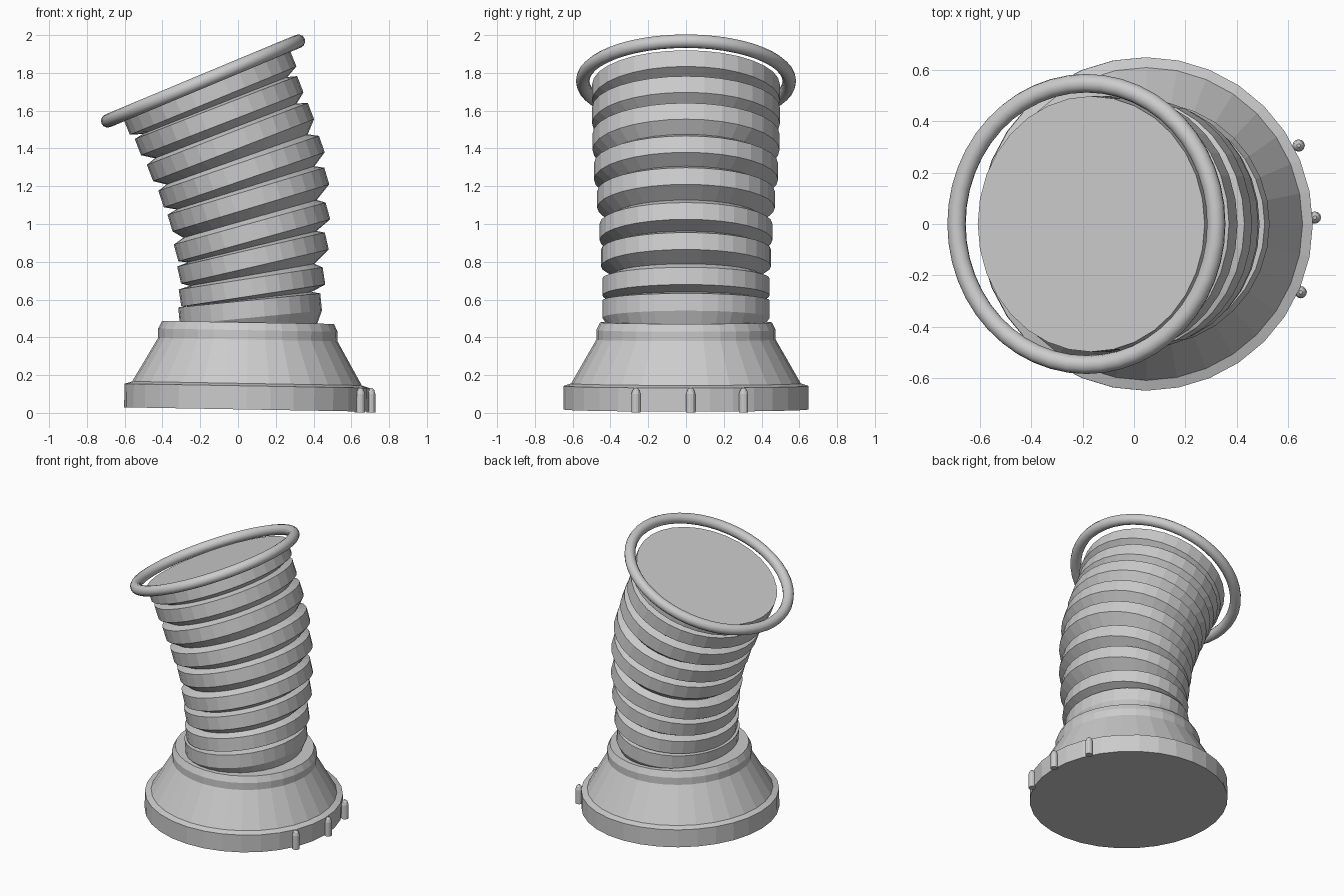
import bpy, bmesh
from math import sin, cos, pi, atan2, radians
from mathutils import Vector

if "Cube" in bpy.data.objects:
    bpy.data.objects.remove(bpy.data.objects["Cube"])

SIDES = 32


def loft(name, rings, sides=SIDES):
    """Skin a stack of elliptical rings: (centre, x-axis vector, y radius)."""
    bm = bmesh.new()
    loops = []
    for c, u, ry in rings:
        loops.append([bm.verts.new(c + u * cos(2 * pi * i / sides)
                                   + Vector((0, ry * sin(2 * pi * i / sides), 0)))
                      for i in range(sides)])
    for a, b in zip(loops, loops[1:]):
        for i in range(sides):
            j = (i + 1) % sides
            bm.faces.new((a[i], a[j], b[j], b[i]))
    bm.faces.new(loops[0][::-1])
    bm.faces.new(loops[-1])
    bmesh.ops.recalc_face_normals(bm, faces=bm.faces)
    mesh = bpy.data.meshes.new(name)
    bm.to_mesh(mesh)
    bm.free()
    obj = bpy.data.objects.new(name, mesh)
    bpy.context.collection.objects.link(obj)
    return obj


def lathe(name, profile, sides=SIDES):
    return loft(name, [(Vector((0, 0, z)), Vector((r, 0, 0)), r) for r, z in profile], sides)


# Flared base, tipped by one degree
base = lathe("flared_base", [(0.648, 0), (0.648, 0.125), (0.608, 0.138), (0.475, 0.37),
                             (0.475, 0.42), (0.455, 0.461)])
base.location = (0.045, 0, 0.018)
base.rotation_euler = (0, radians(1), 0)

# Three small pegs on the rim
for n, (x, y) in enumerate([(0.64, 0.305), (0.703, 0.025), (0.648, -0.265)]):
    peg = lathe(f"rim_peg_{n + 1}", [(0.024, 0), (0.024, 0.1), (0.018, 0.12), (0.007, 0.132)], 12)
    peg.location = (x, y, 0.001)

# Ribbed hose: each rib is left x, left z, right x, right z, y radius
ribs = [
    (-0.312, 0.513, 0.440, 0.587, 0.443),
    (-0.307, 0.608, 0.455, 0.725, 0.443),
    (-0.312, 0.730, 0.470, 0.910, 0.450),
    (-0.328, 0.847, 0.476, 1.069, 0.457),
    (-0.360, 1.005, 0.470, 1.254, 0.470),
    (-0.407, 1.132, 0.444, 1.423, 0.487),
    (-0.466, 1.270, 0.386, 1.598, 0.495),
    (-0.530, 1.407, 0.330, 1.740, 0.497),
    (-0.590, 1.515, 0.292, 1.877, 0.497),
]
HALF, DEPTH, BLEND = 0.046, 0.055, 0.3
sections = [(Vector((0.06, 0, 0.42)), Vector((0.34, 0, 0)), 0.39)]
for lx, lz, rx, rz, ry in ribs:
    left, right = Vector((lx, 0, lz)), Vector((rx, 0, rz))
    centre, u = (left + right) / 2, (right - left) / 2
    normal = Vector((-u.z, 0, u.x)).normalized()
    bottom = centre - normal * HALF
    if len(sections) > 1:
        # groove between this rib and the one below
        pc, pu, pr = sections[-1]
        gu = pu.lerp(u, BLEND)
        sections.append((pc.lerp(bottom, BLEND), gu * (1 - DEPTH / gu.length),
                         pr + (ry - pr) * BLEND - DEPTH))
    sections += [(bottom, u, ry), (centre + normal * HALF, u, ry)]
loft("ribbed_hose", sections)

# Tilted hoop around the hose mouth
bpy.ops.mesh.primitive_torus_add(major_radius=0.547, minor_radius=0.036,
                                 major_segments=48, minor_segments=12,
                                 location=(-0.185, 0, 1.757),
                                 rotation=(0, -atan2(0.423, 1.013), 0))
hoop = bpy.context.object
hoop.name = "mouth_hoop"
bpy.ops.object.shade_smooth_by_angle(angle=radians(40))
